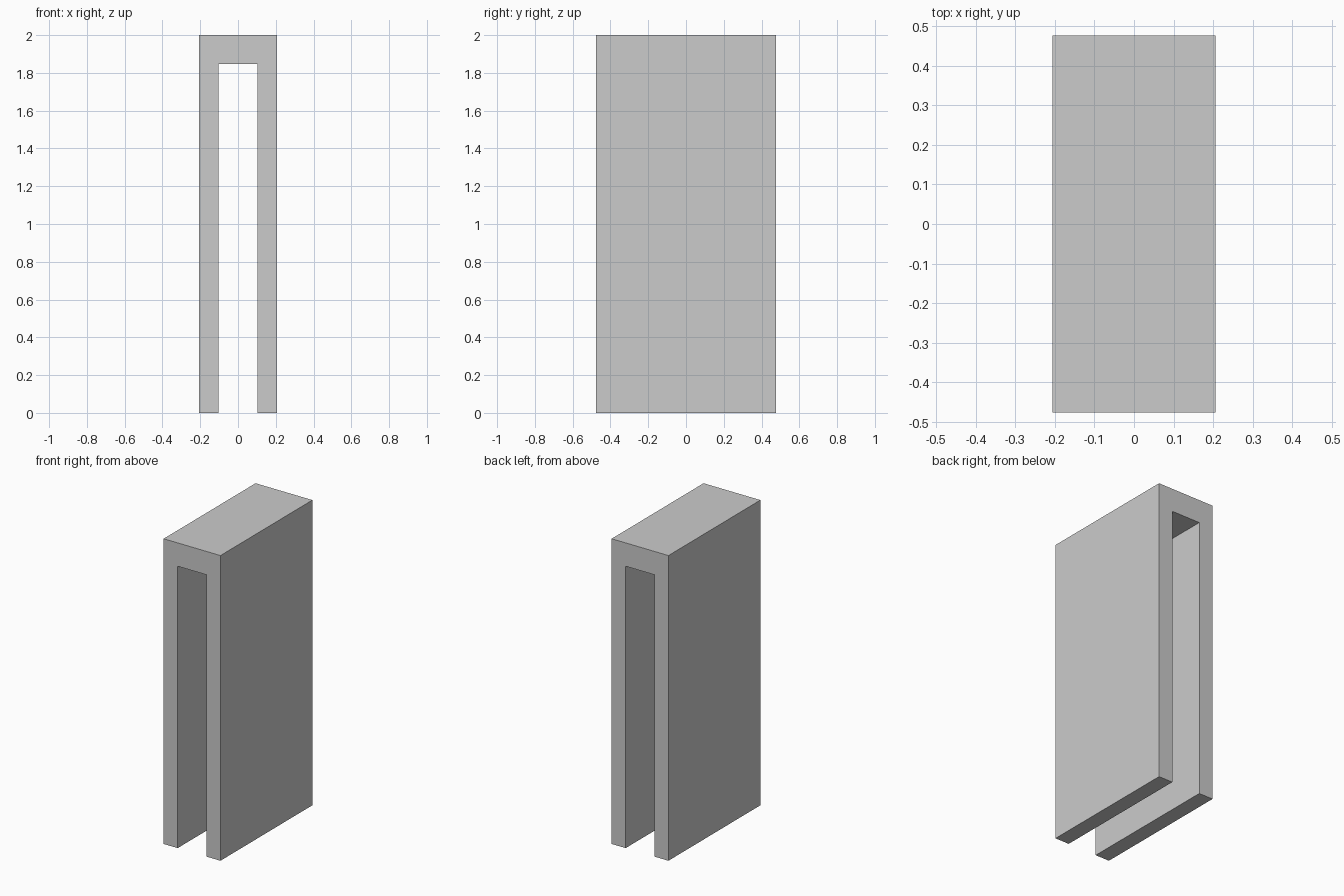
import bpy
import bmesh

if "Cube" in bpy.data.objects:
    bpy.data.objects.remove(bpy.data.objects["Cube"])

HALF_WIDTH, INNER_HALF = 0.206, 0.104
HALF_DEPTH = 0.476
HEIGHT, INNER_TOP = 2.0, 1.847

# Arch profile: two thin legs joined by a thicker top slab
right_half = [(INNER_HALF, INNER_TOP), (INNER_HALF, 0), (HALF_WIDTH, 0), (HALF_WIDTH, HEIGHT)]
profile = right_half + [(-x, z) for x, z in reversed(right_half)]

# Extrude the profile from front to back
bm = bmesh.new()
front = bm.faces.new([bm.verts.new((x, -HALF_DEPTH, z)) for x, z in profile])
result = bmesh.ops.extrude_face_region(bm, geom=[front], use_keep_orig=True)
moved = [g for g in result["geom"] if isinstance(g, bmesh.types.BMVert)]
bmesh.ops.translate(bm, verts=moved, vec=(0, 2 * HALF_DEPTH, 0))
bmesh.ops.recalc_face_normals(bm, faces=bm.faces)

mesh = bpy.data.meshes.new("arch_frame")
bm.to_mesh(mesh)
bm.free()
bpy.context.collection.objects.link(bpy.data.objects.new("arch_frame", mesh))
